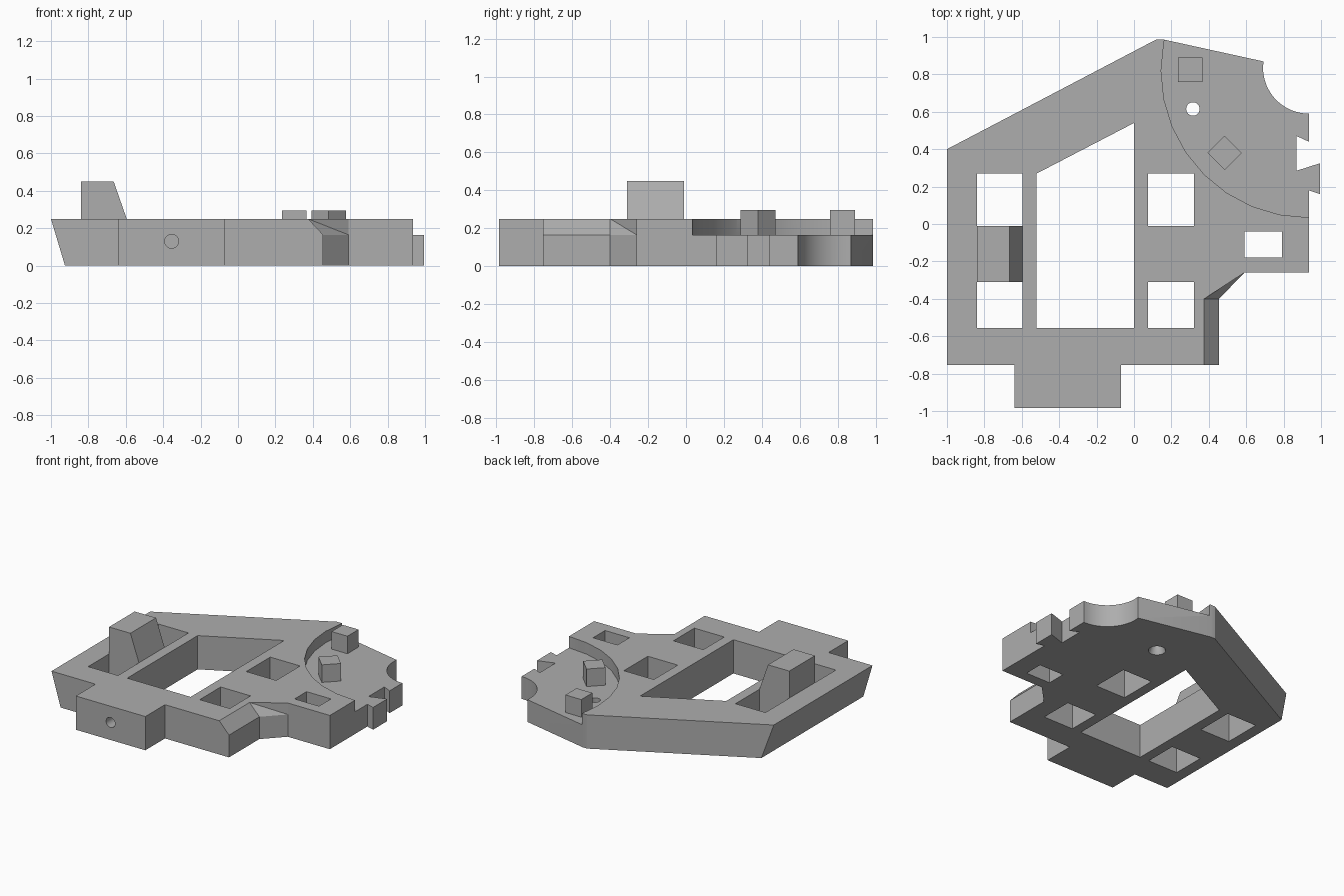
import bpy, bmesh, math

cube = bpy.data.objects.get("Cube")
if cube:
    bpy.data.objects.remove(cube, do_unlink=True)

grey = bpy.data.materials.new("plain grey")
grey.use_nodes = True
COLOUR = (0.42, 0.42, 0.42, 1)
grey.diffuse_color = COLOUR
grey.node_tree.nodes["Principled BSDF"].inputs["Base Color"].default_value = COLOUR

TOP, LEDGE, PEG_TOP = 0.25, 0.165, 0.295


def loft(name, rings):
    """Closed solid through matching rings of 3D points, bottom to top."""
    bm = bmesh.new()
    loops = [[bm.verts.new(p) for p in ring] for ring in rings]
    n = len(loops[0])
    for low, high in zip(loops, loops[1:]):
        for i in range(n):
            j = (i + 1) % n
            corners = [low[i], low[j], high[j], high[i]]
            normal_gap = (low[j].co - low[i].co).cross(high[j].co - low[i].co).dot(high[i].co - low[i].co)
            if abs(normal_gap) < 1e-6:
                bm.faces.new(corners)
            else:  # twisted side: split it into two flat facets
                bm.faces.new((low[i], low[j], high[i]))
                bm.faces.new((low[j], high[j], high[i]))
    bm.faces.new(loops[0][::-1])
    bm.faces.new(loops[-1])
    bmesh.ops.recalc_face_normals(bm, faces=bm.faces[:])
    mesh = bpy.data.meshes.new(name)
    bm.to_mesh(mesh)
    bm.free()
    mesh.materials.append(grey)
    obj = bpy.data.objects.new(name, mesh)
    bpy.context.collection.objects.link(obj)
    return obj


def prism(name, pts, z0, z1):
    return loft(name, [[(x, y, z) for x, y in pts] for z in (z0, z1)])


def rect(x0, x1, y0, y1):
    return [(x0, y0), (x1, y0), (x1, y1), (x0, y1)]


def circle(cx, cy, r, n=32):
    return [(cx + r * math.cos(math.tau * i / n), cy + r * math.sin(math.tau * i / n)) for i in range(n)]


def cut(target, cutter):
    bpy.context.view_layer.objects.active = target
    mod = target.modifiers.new("cut", 'BOOLEAN')
    mod.operation, mod.solver, mod.object = 'DIFFERENCE', 'EXACT', cutter
    bpy.ops.object.modifier_apply(modifier=mod.name)
    bpy.data.objects.remove(cutter, do_unlink=True)


# Round bite in the back left corner of the plate
bite = []
for i in range(17):
    a = math.radians(172 + (270 - 172) * i / 16)
    bite.append((0.935 + 0.245 * math.cos(a), 0.835 + 0.245 * math.sin(a)))


def outline(z):
    """Plate outline; the right side leans out and the left front edge is bevelled."""
    right = -0.925 - 0.075 * z / TOP
    bevel = 0.375 if z > LEDGE else 0.455
    pts = [(right, -0.755), (-0.64, -0.755), (-0.64, -0.985), (-0.07, -0.985), (-0.07, -0.755),
           (bevel, -0.755), (bevel, -0.4), (0.59, -0.26), (0.935, -0.26), (0.935, 0.18),
           (0.995, 0.16), (0.995, 0.325), (0.87, 0.285), (0.87, 0.47), (0.935, 0.44)]
    pts += bite[::-1]
    pts += [(0.155, 0.987), (0.12, 0.987), (right, 0.4 + 0.524 * (right + 1))]
    return [(x, y, z) for x, y in pts]


plate = loft("base_plate", [outline(z) for z in (0, LEDGE, TOP)])

# Openings through the plate
openings = [
    rect(-0.84, -0.595, -0.01, 0.27), rect(-0.84, -0.595, -0.555, -0.31),
    rect(0.075, 0.32, -0.01, 0.27), rect(0.075, 0.32, -0.555, -0.31),
    rect(0.59, 0.79, -0.18, -0.04),
    [(-0.52, -0.555), (0, -0.555), (0, 0.54), (-0.52, 0.27)],
    circle(0.315, 0.615, 0.036),
]
for pts in openings:
    cut(plate, prism("opening_cutter", pts, -0.1, 0.5))

# Round sunken ledge, and the countersink under its pin hole
cut(plate, prism("ledge_cutter", circle(0.93, 0.82, 0.785), LEDGE, 0.5))
cut(plate, loft("countersink_cutter", [
    [(x, y, z) for x, y in circle(0.315, 0.615, r)] for r, z in ((0.066, -0.02), (0.036, 0.06))]))

# Blind hole in the front tab
cut(plate, loft("front_hole_cutter", [
    [(x, y, z) for x, z in circle(-0.355, 0.13, 0.037)] for y in (-1.1, -0.88)]))

# Square pegs on the ledge
prism("back_peg", rect(0.235, 0.365, 0.76, 0.89), LEDGE, PEG_TOP)
prism("turned_peg", circle(0.485, 0.38, 0.092, 4), LEDGE, PEG_TOP)

# Raised block with a sloped inner face
loft("sloped_block", [[(x, y, z) for x, y in rect(-0.84, inner, -0.31, -0.01)]
                      for inner, z in ((-0.595, TOP), (-0.665, 0.45))])

# Smooth the round walls only
bpy.ops.object.select_all(action='DESELECT')
plate.select_set(True)
bpy.context.view_layer.objects.active = plate
bpy.ops.object.shade_smooth_by_angle(angle=math.radians(25))
